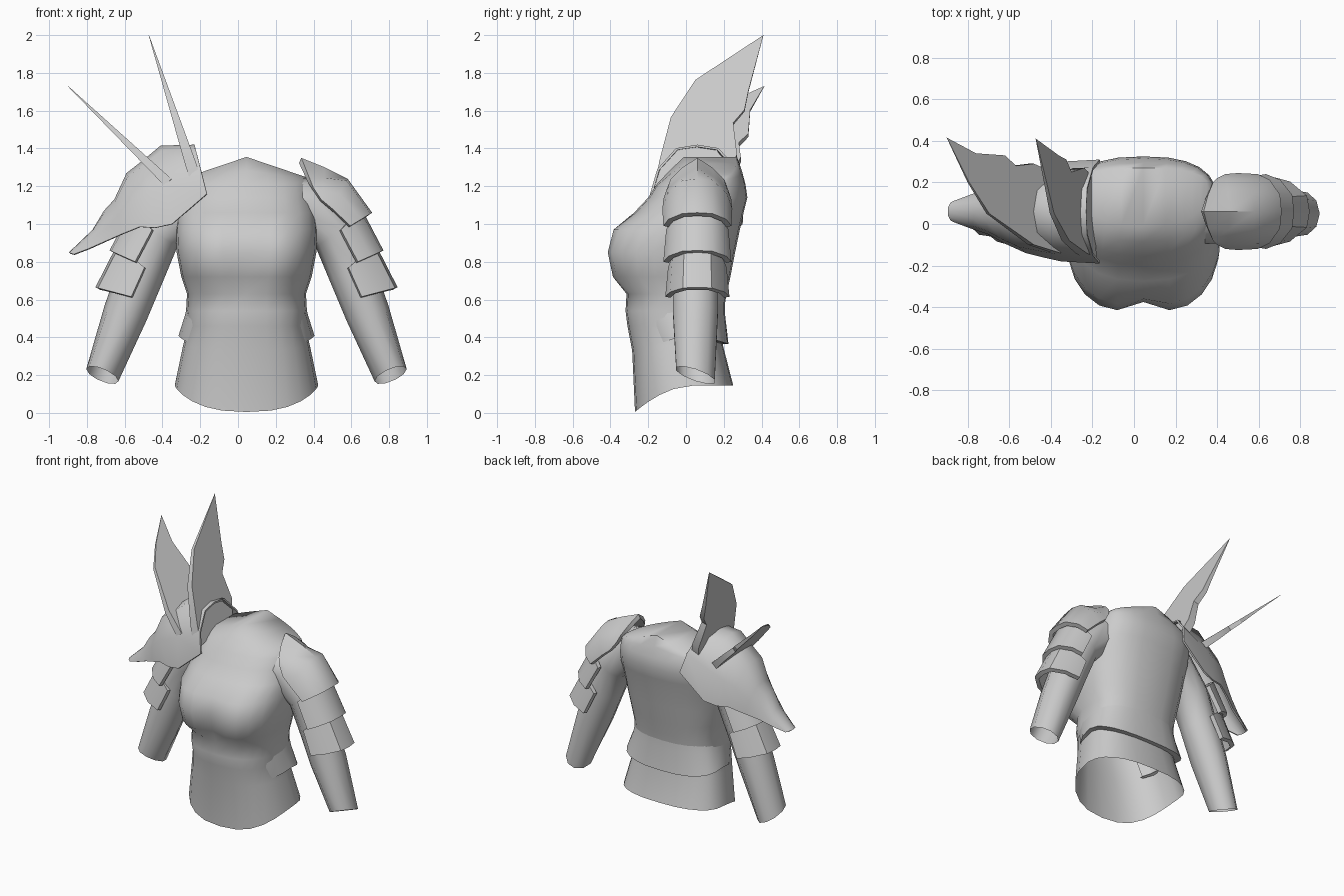
import bpy, math
from mathutils import Vector

if "Cube" in bpy.data.objects:
    bpy.data.objects.remove(bpy.data.objects["Cube"])

CX = 0.045          # symmetry plane of the body
CY = 0.06           # depth centre of the arms and shoulder plates

steel = bpy.data.materials.new("steel grey")
steel.diffuse_color = (0.6, 0.6, 0.6, 1)
steel.use_nodes = True
steel.node_tree.nodes["Principled BSDF"].inputs["Base Color"].default_value = steel.diffuse_color


def make(name, verts, faces, thick=0, angle=40):
    me = bpy.data.meshes.new(name)
    me.from_pydata([tuple(v) for v in verts], [], faces)
    me.materials.append(steel)
    ob = bpy.data.objects.new(name, me)
    bpy.context.collection.objects.link(ob)
    bpy.ops.object.select_all(action='DESELECT')
    ob.select_set(True)
    bpy.context.view_layer.objects.active = ob
    bpy.ops.object.mode_set(mode='EDIT')
    bpy.ops.mesh.select_all(action='SELECT')
    bpy.ops.mesh.normals_make_consistent(inside=False)
    bpy.ops.object.mode_set(mode='OBJECT')
    if thick:
        m = ob.modifiers.new("thickness", 'SOLIDIFY')
        m.thickness, m.offset = thick, -1
        bpy.ops.object.modifier_apply(modifier=m.name)
    bpy.ops.object.shade_smooth_by_angle(angle=math.radians(angle))
    return ob


def loft(name, rings, closed=True, cap_end=False, **kw):
    n = len(rings[0])
    faces = []
    for i in range(len(rings) - 1):
        for j in range(n if closed else n - 1):
            k = (j + 1) % n
            faces.append((i * n + j, i * n + k, (i + 1) * n + k, (i + 1) * n + j))
    if cap_end:     # close with strips running from front to back
        o = (len(rings) - 1) * n
        faces += [(o, o + 1, o + n - 1), (o + n // 2 - 1, o + n // 2, o + n // 2 + 1)]
        faces += [(o + j, o + j + 1, o + n - j - 1, o + n - j) for j in range(1, n // 2 - 1)]
    return make(name, [v for r in rings for v in r], faces, **kw)


def body_ring(z, w, yf, yb, dip=0, droop=0, back=0, roof=0, a0=0, a1=360, n=24, p=0.8):
    yc, pts = (yf + yb) / 2 + 0.05, []
    for i in range(n):
        a = math.radians(a0 + (a1 - a0) * i / (n if a1 - a0 == 360 else n - 1))
        c, s = math.cos(a), math.sin(a)
        x = w * math.copysign(abs(c) ** p, c)
        y = yc + (yb - yc if s > 0 else yc - yf) * math.copysign(abs(s) ** p, s)
        if s < 0:
            y += dip * max(0, 1 - abs(x) / 0.15)
        drop = droop * max(0, -s) ** 1.5 + back * max(0, s)
        pts.append((CX + x, y, z - drop + roof * (1 - abs(x) / w)))
    return pts


# torso: z, half width, front, back, cleavage dip, hem droop, back droop, shoulder rise
torso = [(0.145, 0.38, -0.27, 0.25, 0, 0.14), (0.36, 0.335, -0.285, 0.195, 0, 0.03),
         (0.46, 0.31, -0.31, 0.19), (0.54, 0.32, -0.32, 0.2), (0.63, 0.315, -0.315, 0.215),
         (0.72, 0.345, -0.41, 0.235, 0.06), (0.85, 0.37, -0.435, 0.26, 0.06),
         (0.97, 0.375, -0.40, 0.285, 0.04), (1.06, 0.37, -0.275, 0.305),
         (1.14, 0.355, -0.2, 0.325), (1.21, 0.345, -0.155, 0.315),
         (1.235, 0.33, -0.085, 0.295, 0, 0, 0, 0.05), (1.25, 0.31, -0.01, 0.27, 0, 0, 0, 0.105)]
loft("torso", [body_ring(*r) for r in torso], cap_end=True, angle=60)

# flared jacket hem around the sides and back, with its underside
hem = [(0.41, 0.325, -0.22, 0.18, 0, 0.09, 0.045), (0.41, 0.36, -0.225, 0.225, 0, 0.09, 0.045),
       (0.52, 0.325, -0.28, 0.207), (0.60, 0.305, -0.29, 0.205)]
loft("jacket_hem", [body_ring(*r, a0=-48, a1=228, n=19) for r in hem], closed=False)


# arms: centre x, centre z, radius in the front plane, radius in depth
ARM = [(0.22, 1.1, 0.15, 0.15), (0.38, 1.09, 0.165, 0.15), (0.52, 0.95, 0.13, 0.135),
       (0.60, 0.75, 0.125, 0.125), (0.685, 0.53, 0.118, 0.125), (0.808, 0.2, 0.091, 0.107)]


def arm(side, sgn):
    rings = []
    for i, (x, z, r, ry) in enumerate(ARM):
        a, b = ARM[max(i - 1, 0)], ARM[min(i + 1, len(ARM) - 1)]
        t = Vector((b[0] - a[0], 0, b[1] - a[1])).normalized()
        ring = []
        for k in range(10):
            u = math.tau * k / 10
            c, s = math.cos(u), math.sin(u)
            tilt = -0.035 * s if i == len(ARM) - 1 else 0
            px = x - t.z * r * c
            ring.append((CX + sgn * (px - CX), 0.05 + ry * s, z + t.x * r * c + tilt))
        rings.append(ring)
    loft(side + "_arm", rings, angle=60)


# arched plate section from a crown point, a side point and a half depth
def arch(tx, tz, sx, sz, h, sgn=1, peaked=False):
    half = [(0, 1), (0.3, 0.88), (0.68, 0.5)] if peaked else [(0, 1), (0.5, 0.85), (0.93, 0.45)]
    prof = [(f, -d) for f, d in half] + [(1, 0)] + [(f, d) for f, d in half[::-1]]
    return [(CX + sgn * (sx + (tx - sx) * f - CX), CY + d * h, sz + (tz - sz) * f)
            for f, d in prof]


PLATES = {
    "shoulder_cap": [(0.335, 1.35, 0.40, 1.19, 0.16), (0.46, 1.30, 0.44, 1.13, 0.18),
                     (0.58, 1.24, 0.50, 1.08, 0.185), (0.71, 1.06, 0.595, 0.99, 0.18)],
    "upper_arm_plate": [(0.655, 1.08, 0.545, 0.97, 0.165), (0.77, 0.86, 0.635, 0.80, 0.18)],
    "lower_arm_plate": [(0.73, 0.89, 0.585, 0.77, 0.155), (0.845, 0.665, 0.655, 0.615, 0.17)],
}
for side, sgn in (("left", 1), ("right", -1)):
    arm(side, sgn)
    for part, secs in PLATES.items():
        cap = part == "shoulder_cap"
        if sgn == 1 or not cap:
            loft(side + "_" + part, [arch(*s, sgn, cap and i < 2) for i, s in enumerate(secs)],
                 closed=False, thick=0.03, angle=40)

# large beaked pauldron on the right shoulder
PAULDRON = [(-0.23, 1.42, -0.165, 1.16, 0.25), (-0.41, 1.415, -0.35, 1.0, 0.24),
            (-0.50, 1.34, -0.44, 0.98, 0.22), (-0.59, 1.27, -0.52, 0.985, 0.2),
            (-0.655, 1.13, -0.62, 0.945, 0.155), (-0.71, 1.07, -0.70, 0.91, 0.11),
            (-0.77, 0.97, -0.79, 0.87, 0.08), (-0.895, 0.85, -0.87, 0.84, 0.05)]
loft("pauldron", [arch(*s) for s in PAULDRON], closed=False, thick=0.012, angle=50)


# swept blades: side outline (y, z) laid on a leaning plane, thinning to the tip
def blade(name, outline, x0, z0, lean, thick):
    top = max(z for _, z in outline)
    n = len(outline)
    nrm = Vector((1, 0, lean)).normalized()
    verts = []
    for sgn in (-1, 1):
        for y, z in outline:
            t = thick * min(1, (top - z) / (top - z0)) / 2 + 0.001
            verts.append(Vector((x0 - lean * (z - z0), y, z)) + nrm * t * sgn)
    faces = [tuple(range(n)), tuple(range(n, 2 * n))]
    faces += [(i, (i + 1) % n, n + (i + 1) % n, n + i) for i in range(n)]
    make(name, verts, faces, angle=30)


blade("inner_blade", [(-0.165, 1.19), (-0.14, 1.33), (-0.08, 1.56), (0.05, 1.76), (0.41, 2.0),
                      (0.33, 1.70), (0.31, 1.60), (0.25, 1.53), (0.27, 1.36), (0.22, 1.24),
                      (0.0, 1.22)], -0.235, 1.27, 0.325, 0.06)
blade("outer_blade", [(-0.14, 1.22), (-0.10, 1.34), (0.05, 1.54), (0.20, 1.63), (0.415, 1.73),
                      (0.34, 1.60), (0.33, 1.47), (0.28, 1.42), (0.29, 1.34), (0.22, 1.2),
                      (0.0, 1.16)], -0.37, 1.22, 1.04, 0.05)
